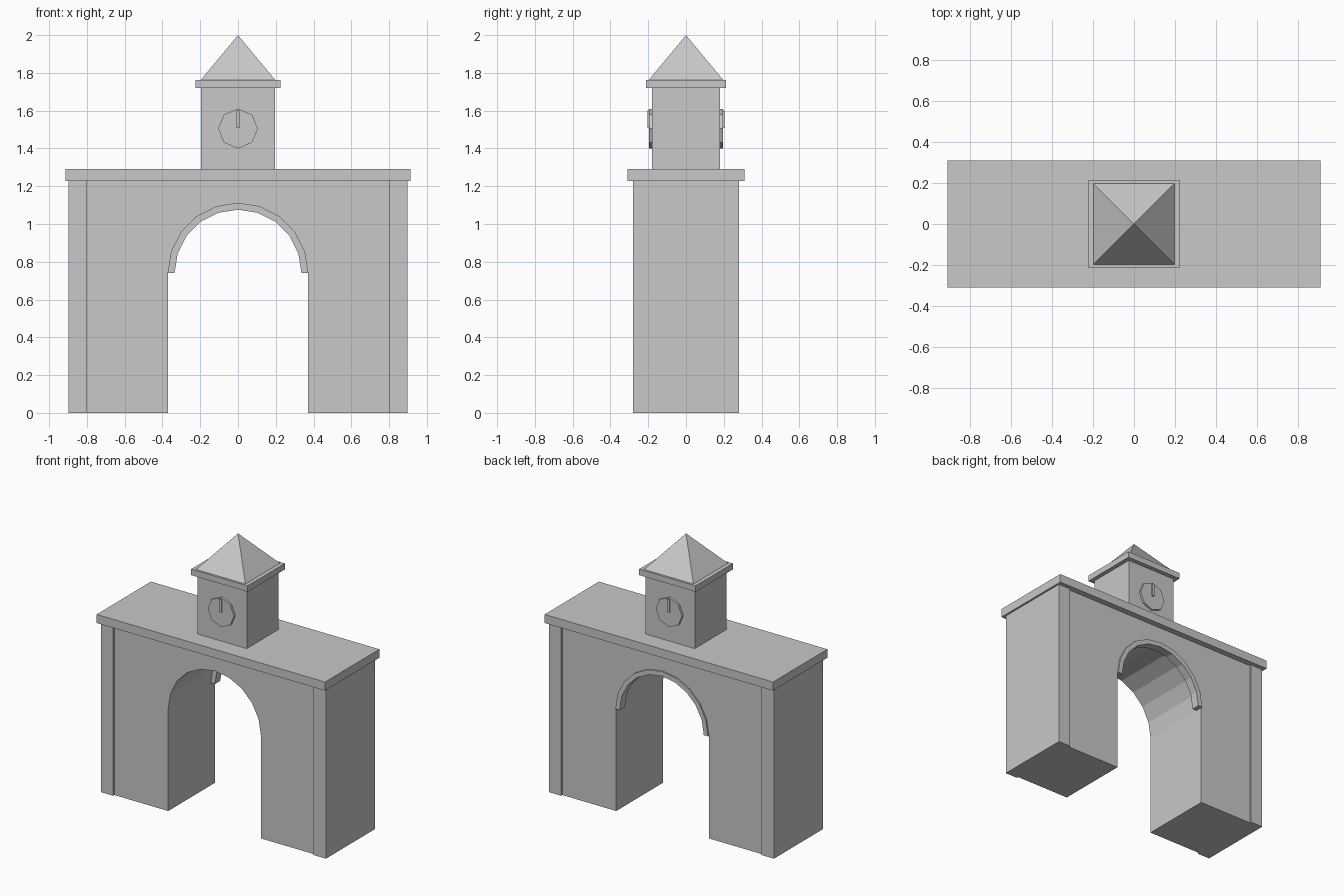
import bpy, bmesh, math

if "Cube" in bpy.data.objects:
    bpy.data.objects.remove(bpy.data.objects["Cube"])

stone = bpy.data.materials.new("light grey stone")
stone.diffuse_color = (0.58, 0.58, 0.58, 1)
stone.use_nodes = True
stone.node_tree.nodes["Principled BSDF"].inputs["Base Color"].default_value = stone.diffuse_color


def finish(name, bm):
    bmesh.ops.recalc_face_normals(bm, faces=bm.faces)
    mesh = bpy.data.meshes.new(name)
    bm.to_mesh(mesh)
    bm.free()
    mesh.materials.append(stone)
    obj = bpy.data.objects.new(name, mesh)
    bpy.context.collection.objects.link(obj)
    return obj


def box(name, x0, x1, y0, y1, z0, z1):
    bm = bmesh.new()
    bmesh.ops.create_cube(bm, size=1)
    for v in bm.verts:
        v.co = ((x0 + x1) / 2 + v.co.x * (x1 - x0),
                (y0 + y1) / 2 + v.co.y * (y1 - y0),
                (z0 + z1) / 2 + v.co.z * (z1 - z0))
    return finish(name, bm)


def extrude_profile(name, points, y0, y1):
    """Extrude an (x, z) outline along y."""
    bm = bmesh.new()
    face = bm.faces.new([bm.verts.new((x, y0, z)) for x, z in points])
    out = bmesh.ops.extrude_face_region(bm, geom=[face])
    moved = [g for g in out["geom"] if isinstance(g, bmesh.types.BMVert)]
    bmesh.ops.translate(bm, verts=moved, vec=(0, y1 - y0, 0))
    return finish(name, bm)


def arc(radius, sides=10, spring=0.74):
    return [(radius * math.cos(math.pi * i / sides),
             spring + radius * math.sin(math.pi * i / sides))
            for i in range(sides + 1)]


# Gate wall with arched opening
R, WALL, TOP = 0.37, 0.267, 1.228
outline = [(-0.8, 0), (-0.8, TOP), (0.8, TOP), (0.8, 0), (R, 0)]
extrude_profile("gate_wall", outline + arc(R) + [(-R, 0)], -WALL, WALL)

# Corner piers standing slightly proud of the wall
box("left_pier", -0.898, -0.8, -0.28, 0.28, 0, TOP)
box("right_pier", 0.8, 0.898, -0.28, 0.28, 0, TOP)

# Arch trim, on the back side only
extrude_profile("arch_trim", arc(R) + arc(0.336)[::-1], 0.217, 0.277)

# Roof slab, tower and tower cornice
box("roof_slab", -0.912, 0.912, -0.31, 0.31, TOP, 1.29)
box("tower", -0.196, 0.196, -0.18, 0.18, 1.29, 1.72)
box("tower_cornice", -0.226, 0.226, -0.212, 0.212, 1.72, 1.763)

# Pyramid roof
bm = bmesh.new()
base = [bm.verts.new((x * 0.197, y * 0.197, 1.763))
        for x, y in ((-1, -1), (1, -1), (1, 1), (-1, 1))]
tip = bm.verts.new((0, 0, 2.0))
bm.faces.new(base)
for i in range(4):
    bm.faces.new((base[i], base[(i + 1) % 4], tip))
finish("pyramid_roof", bm)

# Octagonal clock and hand on the front and back
dial = [(0.105 * math.sin(math.pi * i / 4), 1.505 + 0.105 * math.cos(math.pi * i / 4))
        for i in range(8)]
for side, s in (("front", -1), ("back", 1)):
    extrude_profile(side + "_clock_dial", dial, s * 0.175, s * 0.195)
    y0, y1 = sorted((s * 0.19, s * 0.203))
    box(side + "_clock_hand", -0.009, 0.009, y0, y1, 1.508, 1.6)
